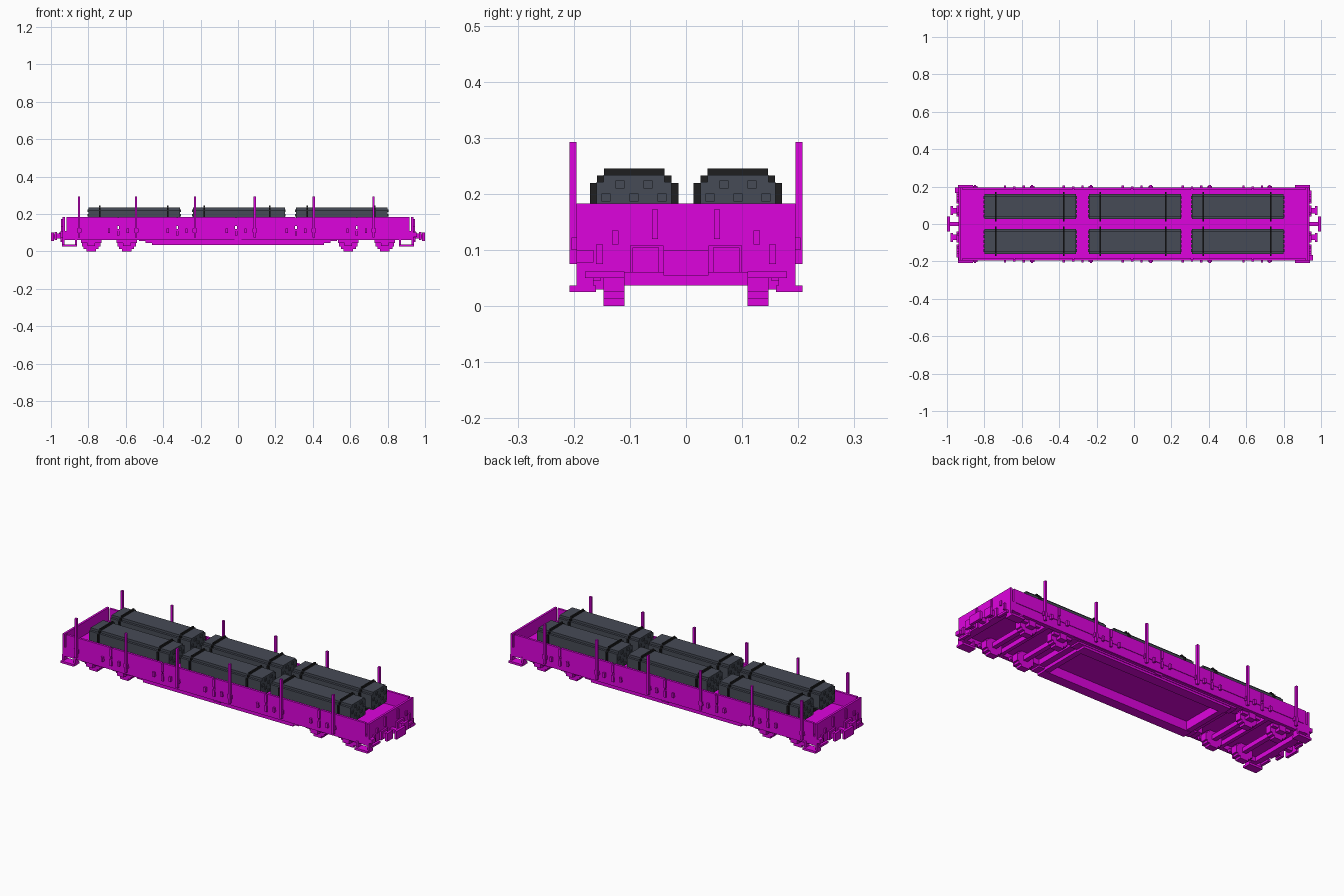
import bpy, bmesh
from mathutils import Matrix, Vector

if "Cube" in bpy.data.objects:
    bpy.data.objects.remove(bpy.data.objects["Cube"])


def material(name, r, g, b):
    m = bpy.data.materials.new(name)
    m.use_nodes = True
    m.diffuse_color = (r, g, b, 1)
    m.node_tree.nodes["Principled BSDF"].inputs["Base Color"].default_value = (r, g, b, 1)
    return m


MAGENTA = material("magenta paint", 0.73, 0.001, 0.73)
STEEL = material("slate load", 0.061, 0.07, 0.092)
BLACK = material("black strap", 0.013, 0.013, 0.014)
V = 0.0125          # one block of the stepped style
WALL = 0.195        # outer face of the side walls
BOTH = (-1, 1)


def add_object(name, mat, bm):
    mesh = bpy.data.meshes.new(name)
    bm.to_mesh(mesh)
    bm.free()
    mesh.materials.append(mat)
    bpy.context.collection.objects.link(bpy.data.objects.new(name, mesh))


def boxes(name, mat, items):
    """One object from boxes given as x0, x1, y0, y1, z0, z1."""
    bm = bmesh.new()
    for x0, x1, y0, y1, z0, z1 in items:
        size = Vector((abs(x1 - x0), abs(y1 - y0), abs(z1 - z0)))
        mid = Vector((x0 + x1, y0 + y1, z0 + z1)) / 2
        bmesh.ops.create_cube(bm, size=1, matrix=Matrix.Translation(mid) @ Matrix.Diagonal(size).to_4x4())
    add_object(name, mat, bm)


def mirror(items, x=True, y=True):
    """Repeat boxes on both ends and both sides."""
    out = []
    for b in items:
        for sx in (BOTH if x else (1,)):
            for sy in (BOTH if y else (1,)):
                out.append((b[0] * sx, b[1] * sx, b[2] * sy, b[3] * sy, b[4], b[5]))
    return out


def prism(name, mat, profile, x0, x1):
    """Extrude a y-z outline along x."""
    bm = bmesh.new()
    face = bm.faces.new([bm.verts.new((x0, y, z)) for y, z in profile])
    ext = bmesh.ops.extrude_face_region(bm, geom=[face])["geom"]
    bmesh.ops.translate(bm, verts=[v for v in ext if isinstance(v, bmesh.types.BMVert)], vec=(x1 - x0, 0, 0))
    bmesh.ops.recalc_face_normals(bm, faces=bm.faces)
    add_object(name, mat, bm)


def stepped(cy, half, z0, z1, steps):
    """Outline of a bundle with stepped corners."""
    low, high = [], []
    for i in range(steps + 1):
        inset = (steps - i) * V
        low.append((half - inset, z0 + i * V))
        high.insert(0, (half - inset, z1 - i * V))
        if i < steps:
            low.append((half - inset, z0 + (i + 1) * V))
            high.insert(0, (half - inset, z1 - (i + 1) * V))
    right = low + high
    return [(cy + y, z) for y, z in right] + [(cy - y, z) for y, z in reversed(right)]


# Floor, sills and ends
boxes("floor", MAGENTA, [(-0.93, 0.93, -0.185, 0.185, 0.085, 0.11)])
boxes("side_sills", MAGENTA, mirror([(-0.928, 0.928, WALL - 2 * V, WALL - 0.003, 0.06, 0.11)], x=False))
boxes("end_walls", MAGENTA, mirror([(0.926, 0.938, -WALL, WALL, 0.11, 0.183),
                                    (0.905, 0.938, -WALL, WALL, 0.06, 0.11)], y=False))

# Side boards with narrow joints, latches and hinges at each joint
JOINTS = (-0.64, -0.325, -0.01, 0.31, 0.635)
cuts = (-0.921,) + JOINTS + (0.921,)
boards = [(a + 0.005, b - 0.005, WALL - V, WALL, 0.11, 0.183) for a, b in zip(cuts, cuts[1:])]
boxes("side_boards", MAGENTA, mirror(boards, x=False))
hinges, latches = [], []
for x in JOINTS:
    latches += mirror([(x - 0.006, x + 0.006, WALL - 0.005, WALL + 0.006, 0.085, 0.121),
                       (x - 0.006, x + 0.006, WALL - 0.005, WALL + 0.006, 0.136, 0.18)], x=False)
    for dx in (-0.05, 0.05):
        hinges += mirror([(x + dx - 0.006, x + dx + 0.006, WALL - 0.004, WALL + 0.011, 0.098, 0.123)], x=False)
boxes("board_latches", MAGENTA, latches)
boxes("board_hinges", MAGENTA, hinges)

# Deep centre frame with stepped ends
belly = mirror([(-0.53, 0.53, 0.12, 0.182, 0.055, 0.085),
                (-0.495, 0.495, 0.12, 0.178, 0.046, 0.055),
                (-0.46, 0.46, 0.12, 0.175, 0.034, 0.046)], x=False)
belly += mirror([(0.43, 0.46, -0.13, 0.13, 0.037, 0.055),
                 (0.43, 0.495, -0.13, 0.13, 0.055, 0.085)], y=False)
boxes("belly_frame", MAGENTA, belly)
boxes("sill_plates", MAGENTA, mirror([(-0.02, 0.02, 0.17, 0.184, 0.05, 0.06)], x=False))

# Wheels, axles and bearings
wheels, axles, bearings = [], [], []
for x in (-0.785, -0.595, 0.59, 0.785):
    for half, low in ((0.025, 0.0), (0.04, V), (0.05, 2 * V)):
        wheels += mirror([(x - half, x + half, 0.11, 0.147, low, 0.09 - low)], x=False)
    axles.append((x - V, x + V, -0.12, 0.12, 0.037, 0.062))
    bearings += mirror([(x - 0.02, x + 0.02, 0.147, 0.178, 0.03, 0.07),
                        (x - 0.055, x + 0.055, 0.152, 0.17, 0.045, 0.062)], x=False)
boxes("wheels", MAGENTA, wheels)
boxes("axles", MAGENTA, axles)
boxes("axle_bearings", MAGENTA, bearings)
boxes("cross_members", MAGENTA, mirror([(0.68, 0.70, -0.17, 0.17, 0.06, 0.087)], y=False))

# Stakes with their brackets along the sides
stakes, brackets = [], []
for x in (-0.85, -0.545, -0.23, 0.09, 0.405, 0.725):
    stakes += mirror([(x - 0.006, x + 0.006, WALL, WALL + V, 0.075, 0.293)], x=False)
    brackets += mirror([(x - 0.012, x + 0.012, WALL - 0.004, WALL + 0.009, 0.1, 0.122)], x=False)
boxes("stakes", MAGENTA, stakes)
boxes("stake_brackets", MAGENTA, brackets)

# Corner steps hung below the sills
boxes("corner_steps", MAGENTA, mirror([(0.86, 0.94, 0.16, 0.208, 0.025, 0.037),
                                       (0.86, 0.872, 0.165, WALL, 0.03, 0.07),
                                       (0.928, 0.94, 0.165, WALL, 0.03, 0.07)]))

# Buffers, couplers and end fittings
boxes("buffers", MAGENTA, mirror([(0.935, 0.968, 0.055, 0.085, 0.068, 0.097),
                                  (0.935, 0.948, 0.04, 0.1, 0.06, 0.108),
                                  (0.968, 0.982, 0.048, 0.095, 0.06, 0.105)]))
boxes("couplers", MAGENTA, mirror([(0.935, 0.988, -0.012, 0.012, 0.068, 0.09),
                                   (0.985, 1.0, -0.04, 0.04, 0.055, 0.1)], y=False))
boxes("end_ribs", MAGENTA, mirror([(0.935, 0.946, 0.05, 0.061, 0.12, 0.172),
                                   (0.935, 0.946, 0.12, 0.132, 0.11, 0.135),
                                   (0.935, 0.948, 0.148, 0.16, 0.075, 0.11),
                                   (0.935, 0.95, 0.11, 0.18, 0.05, 0.062)]))
boxes("hand_rails", MAGENTA, [(s * 0.935, s * 0.957, -s * 0.195, -s * 0.165, 0.078, 0.1) for s in BOTH])

# Six strapped bundles with uneven bar ends
for cx, straps in ((-0.555, (-0.74, -0.375)), (0.005, (-0.18, 0.17)), (0.555, (0.37, 0.73))):
    for side in BOTH:
        cy = side * 0.0925
        label = ("right", "centre", "left")[(cx > -0.1) + (cx > 0.1)] + ("_front" if side < 0 else "_back")
        prism("bundle_" + label, STEEL, stepped(cy, 0.067, 0.135, 0.234, 1), cx - 0.245, cx + 0.245)
        for x in straps:
            prism("strap_" + label, BLACK, stepped(cy, 0.079, 0.123, 0.245, 2), x - 0.004, x + 0.004)
            boxes("bearer_" + label, BLACK, [(x - V, x + V, cy - 0.06, cy + 0.06, 0.109, 0.136)])
        ends = []
        for i in range(5):
            for j in range(4):
                if (i + j) % 2 == 0:
                    y, z = cy + (i - 2) * 0.025, 0.148 + j * 0.023
                    ends.append((cx - 0.25, cx + 0.25, y - 0.008, y + 0.008, z - 0.007, z + 0.007))
        boxes("bar_ends_" + label, STEEL, ends)
